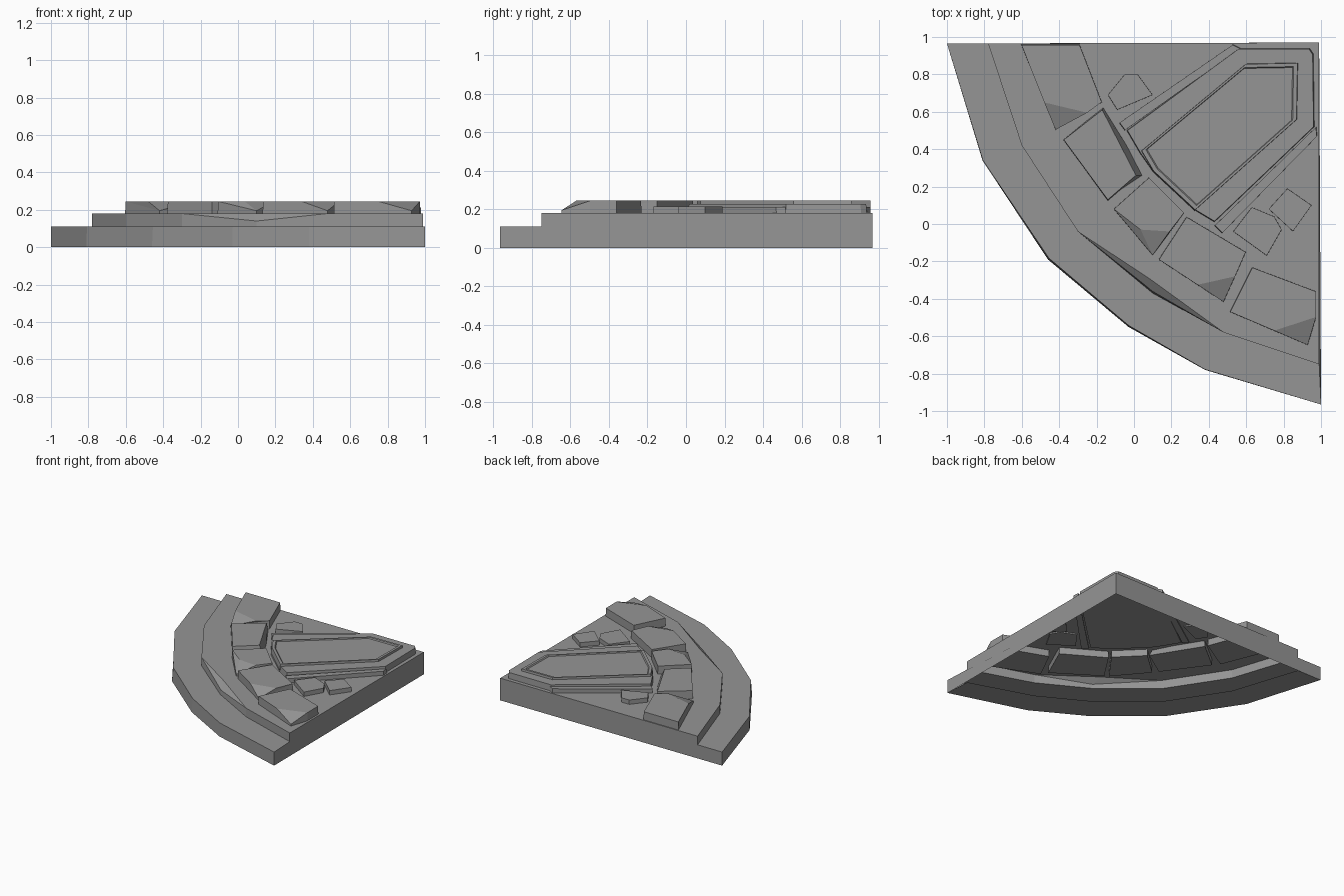
import bpy
import bmesh
from mathutils import Vector

cube = bpy.data.objects.get("Cube")
if cube:
    bpy.data.objects.remove(cube)

stone = bpy.data.materials.new("grey stone")
stone.use_nodes = True
GREY = (0.3, 0.3, 0.3, 1)
stone.diffuse_color = GREY
stone.node_tree.nodes["Principled BSDF"].inputs["Base Color"].default_value = GREY

FLOOR, STEP, SUNK, DEEP, BLOCK_TOP = 0.18, 0.11, 0.17, 0.125, 0.245


def finish(name, bm):
    mesh = bpy.data.meshes.new(name)
    bm.to_mesh(mesh)
    bm.free()
    mesh.materials.append(stone)
    obj = bpy.data.objects.new(name, mesh)
    bpy.context.collection.objects.link(obj)
    return obj


def ring(bm, points, z):
    return [bm.verts.new((x, y, z)) for x, y in points]


def walls(bm, low, high, closed=True):
    for i in range(len(low) if closed else len(low) - 1):
        j = (i + 1) % len(low)
        bm.faces.new((low[i], low[j], high[j], high[i]))


def inset(points, factor):
    """Shrink an outline towards its middle."""
    mid = sum((Vector(p) for p in points), Vector((0, 0))) / len(points)
    return [tuple(mid + (Vector(p) - mid) * factor) for p in points]


def slab(name, points, top, crown=None, low=SUNK):
    """Prism, or a block leaning in to a different crown outline."""
    bm = bmesh.new()
    a, b = ring(bm, points, low), ring(bm, crown or inset(points, .99), top)
    walls(bm, a, b)
    bm.faces.new(b)
    bm.faces.new(a[::-1])
    bmesh.ops.recalc_face_normals(bm, faces=bm.faces)
    return finish(name, bm)


def chipped_block(name, points, chip, cut, drop=0.195):
    """Paving block whose top falls from the two cut points to a low corner."""
    bm = bmesh.new()
    n = len(points)
    a, b = ring(bm, points, DEEP), ring(bm, inset(points, .985), BLOCK_TOP)
    b[chip].co.z = drop
    p, q = ring(bm, cut, BLOCK_TOP)
    before, after = b[(chip - 1) % n], b[(chip + 1) % n]
    walls(bm, a, b)
    for tri in ((before, b[chip], p), (p, b[chip], q), (q, b[chip], after)):
        bm.faces.new(tri)
    bm.faces.new(b[:chip] + [p, q] + b[chip + 1:])
    bm.faces.new(a[::-1])
    bmesh.ops.recalc_face_normals(bm, faces=bm.faces)
    return finish(name, bm)


# Two-step quarter platform, hollow inside, with a flat foot under the lower step
outer = [(-1, .965), (-.81, .34), (-.46, -.19), (-.03, -.55), (.38, -.78), (1, -.965)]
outer_top = [(-1, .965), (-.808, .34), (-.455, -.183), (-.028, -.543), (.38, -.778), (1, -.965)]
riser = [(-.78, .965), (-.6, .42), (-.3, -.04), (.1, -.37), (.48, -.58), (.99, -.75)]
floor_edge = riser[:3] + [(.08, -.29)] + riser[4:]
WORN = 3
bm = bmesh.new()
foot, rim = ring(bm, outer, 0), ring(bm, outer_top, STEP)
inner, upper = ring(bm, riser, STEP), ring(bm, floor_edge, FLOOR)
walls(bm, ring(bm, riser, 0), foot, closed=False)
walls(bm, foot, rim, closed=False)
walls(bm, rim, inner, closed=False)

# Riser with one worn corner
lip = list(upper)
lip[WORN] = bm.verts.new((.1, -.36, .14))
walls(bm, inner, lip, closed=False)
bm.faces.new((upper[WORN - 1], lip[WORN], upper[WORN]))
bm.faces.new((lip[WORN], upper[WORN + 1], upper[WORN]))

# Floor and the two straight sides
corner_low, corner_high = ring(bm, [(.99, .97)], 0)[0], ring(bm, [(.99, .97)], FLOOR)[0]
bm.faces.new(upper + [corner_high])
bm.faces.new((foot[-1], corner_low, corner_high, upper[-1], inner[-1], rim[-1]))
bm.faces.new((corner_low, foot[0], rim[0], inner[0], upper[0], corner_high))
finish("stepped_platform", bm)

# Curved row of worn blocks along the upper step
blocks = [
    ([(-.605, .96), (-.42, .5), (-.17, .65), (-.29, .96)], 1, [(-.48, .65), (-.25, .595)]),
    ([(-.11, .08), (.1, -.17), (.27, .06), (.08, .25)], 1, [(.035, -.03), (.19, -.04)]),
    ([(.13, -.19), (.48, -.42), (.6, -.15), (.28, .04)], 1, [(.34, -.325), (.54, -.28)]),
    ([(.51, -.47), (.93, -.65), (.975, -.5), (.975, -.36), (.63, -.23)], 1,
     [(.75, -.57), (.965, -.5)]),
]
for i, (points, chip, cut) in enumerate(blocks):
    chipped_block(f"row_block_{i + 1}", points, chip, cut)
slab("leaning_row_block", [(-.38, .45), (-.14, .12), (.07, .26), (-.16, .63)], BLOCK_TOP,
     crown=[(-.375, .45), (-.14, .13), (.01, .26), (-.17, .61)], low=DEEP)

# Loose flat stones
slab("loose_stone_back", [(-.14, .69), (-.09, .61), (.1, .69), (.02, .8), (-.05, .8)], .215)
slab("loose_stone_front", [(.53, -.04), (.71, -.17), (.79, -.03), (.75, .04), (.63, .09)], .215)
slab("loose_stone_side", [(.72, .08), (.85, -.04), (.95, .1), (.82, .19)], .215)

# Pointed tiered dais with narrow kerbs on its long sides
slab("kerb_back", [(-.08, .54), (-.05, .5), (.57, .94), (.53, .96)], .213)
slab("kerb_front", [(.43, -.01), (.47, -.05), (.98, .47), (.975, .52)], .213)
slab("dais_base", [(-.04, .5), (.03, .38), (.1, .28), (.33, .07), (.43, .01), (.965, .52),
                   (.96, .91), (.94, .94), (.56, .94)], .228)

# Upper slab with a raised border around a shallow sunken panel
panel = [(.035, .39), (.1, .28), (.325, .07), (.875, .56), (.88, .865), (.6, .86)]
bm = bmesh.new()
rings = [ring(bm, inset(panel, s), z) for s, z in
         ((1, .2), (.985, .245), (.935, .245), (.92, .236))]
for low, high in zip(rings, rings[1:]):
    walls(bm, low, high)
bm.faces.new(rings[-1])
finish("dais_panel", bm)
